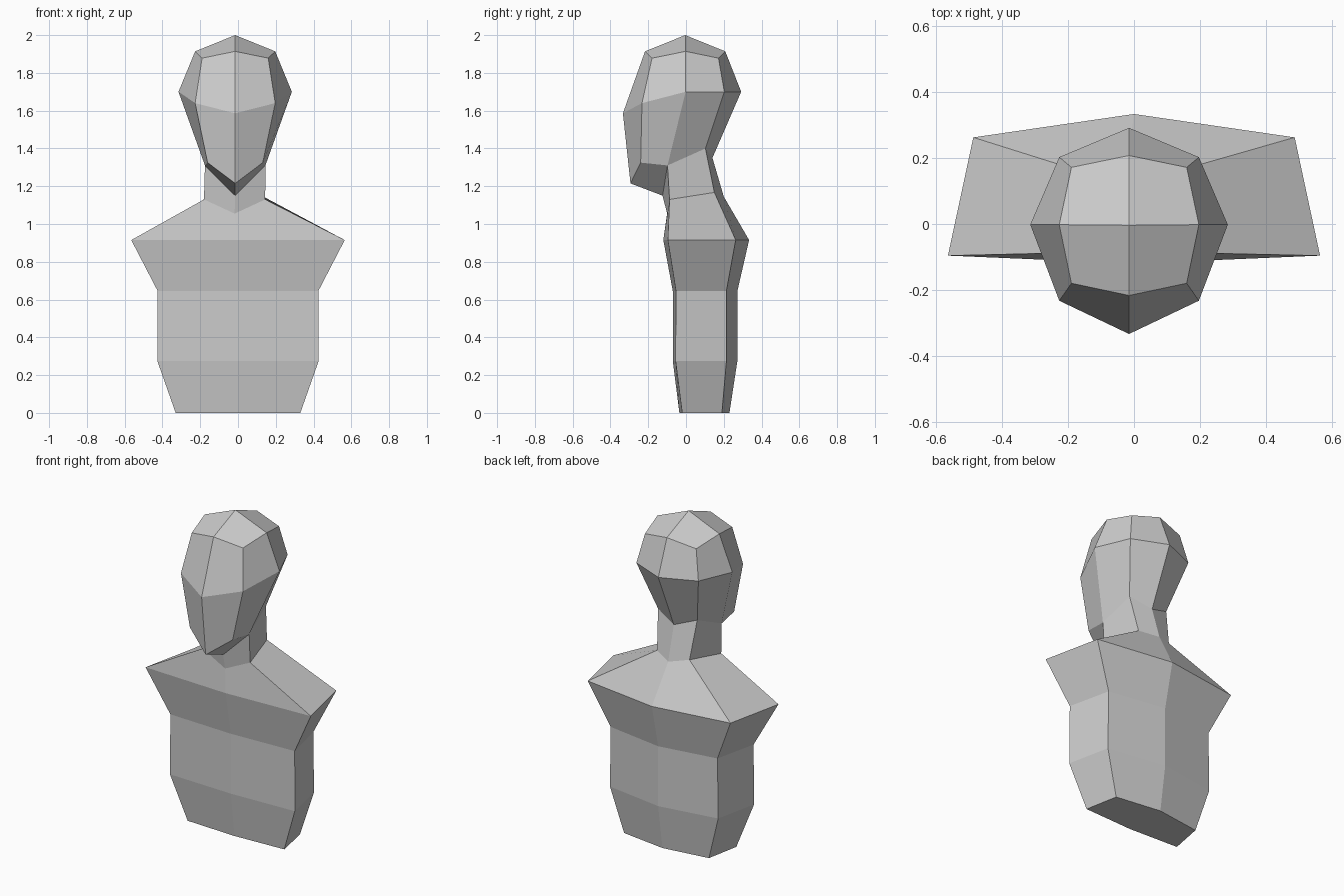
import bpy, bmesh

if "Cube" in bpy.data.objects:
    bpy.data.objects.remove(bpy.data.objects["Cube"])

# Each ring is half a cross-section, front centre -> back centre: (half width, y, z)
TORSO = [
    [(0, -0.035, 0), (0.33, -0.02, 0), (0.29, 0.19, 0), (0, 0.23, 0)],
    [(0, -0.07, 0.275), (0.427, -0.055, 0.275), (0.37, 0.214, 0.275), (0, 0.272, 0.275)],
    [(0, -0.07, 0.645), (0.425, -0.053, 0.645), (0.365, 0.214, 0.645), (0, 0.272, 0.645)],
    [(0, -0.12, 0.915), (0.565, -0.096, 0.915), (0.488, 0.263, 0.915), (0, 0.334, 0.915)],
]
NECK_BASE = [(0, -0.10, 1.055), (0.162, -0.087, 1.13), (0.111, 0.15, 1.167), (0, 0.20, 1.145)]
NECK_TOP = [(0, -0.124, 1.15), (0.16, -0.098, 1.31), (0.134, 0.103, 1.40), (0, 0.14, 1.35)]
JAW = [(0, -0.294, 1.215), (0.146, -0.24, 1.325)] + NECK_TOP[1:]
BROW = [(0, -0.334, 1.586), (0.212, -0.233, 1.64), (0.30, -0.002, 1.70), (0.212, 0.203, 1.70), (0, 0.292, 1.70)]
CROWN = [(0, -0.217, 1.914), (0.175, -0.18, 1.878), (0.212, -0.002, 1.914), (0.175, 0.172, 1.878), (0, 0.208, 1.914)]
TOP = (0, -0.004, 2.0)
HEAD_X = -0.015  # head and neck sit slightly off centre


def shift(ring, dx):
    """Pair a ring with its centre line."""
    return [(dx, p) for p in ring]


def strips(rings):
    """Quads joining successive half rings, bottom to top."""
    return [(a[i], a[i + 1], b[i + 1], b[i])
            for a, b in zip(rings, rings[1:]) for i in range(len(a) - 1)]


def build(name, faces):
    """Make an object from half-body faces and their mirror images."""
    bm = bmesh.new()
    for side in (1, -1):
        for face in faces:
            pts = [(c + side * p[0], p[1], p[2]) for c, p in face]
            bm.faces.new([bm.verts.new(q) for q in pts[::side]])
    bmesh.ops.remove_doubles(bm, verts=bm.verts, dist=0.0005)
    mesh = bpy.data.meshes.new(name)
    bm.to_mesh(mesh)
    bm.free()
    obj = bpy.data.objects.new(name, mesh)
    bpy.context.collection.objects.link(obj)


# Torso with shoulders sloping to the neck, closed underneath
base = shift(NECK_BASE, HEAD_X - 0.003)
torso = [shift(r, 0) for r in TORSO] + [base]
build("torso", strips(torso) + [tuple(reversed(torso[0]))])

# Neck
neck_top = shift(NECK_TOP, HEAD_X)
build("neck", strips([base, neck_top]))

# Head: jaw to crown, faceted cap, underside of chin
jaw, brow, crown = (shift(r, HEAD_X) for r in (JAW, BROW, CROWN))
top = (HEAD_X, TOP)
cap = [(crown[0], crown[1], crown[2], top), (crown[2], crown[3], crown[4], top)]
chin = [(neck_top[0], jaw[2], jaw[1], jaw[0])]
build("head", strips([jaw, brow, crown]) + cap + chin)
